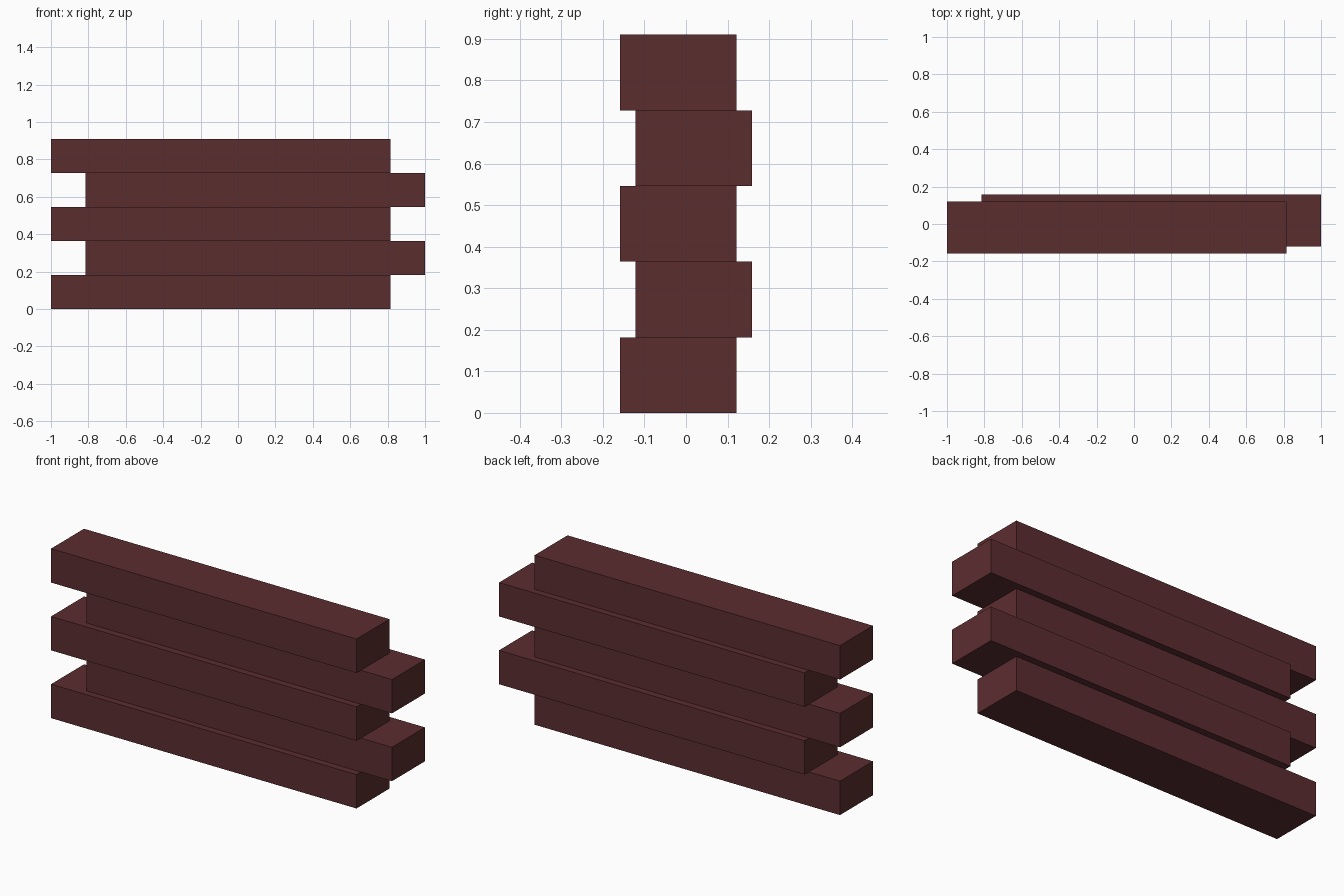
import bpy

cube = bpy.data.objects.get("Cube")
if cube:
    bpy.data.objects.remove(cube, do_unlink=True)

LENGTH, DEPTH, HEIGHT = 1.815, 0.28, 0.182
SHIFT_X, SHIFT_Y = 0.0925, 0.0185
LAYERS = 5

# Dark reddish brown brick colour
colour = (0.105, 0.026, 0.028, 1.0)
brick = bpy.data.materials.new("dark_red_brown")
brick.use_nodes = True
brick.diffuse_color = colour
brick.node_tree.nodes["Principled BSDF"].inputs["Base Color"].default_value = colour


def add_beam(name, location):
    bpy.ops.mesh.primitive_cube_add(size=1, location=location)
    beam = bpy.context.object
    beam.name = name
    beam.scale = (LENGTH, DEPTH, HEIGHT)
    bpy.ops.object.transform_apply(location=False, rotation=False, scale=True)
    beam.data.materials.append(brick)


# Stacked beams, staggered alternately to each side
for i in range(LAYERS):
    side = 1 if i % 2 else -1
    add_beam(f"beam_{i + 1}", (side * SHIFT_X, side * SHIFT_Y, (i + 0.5) * HEIGHT))
